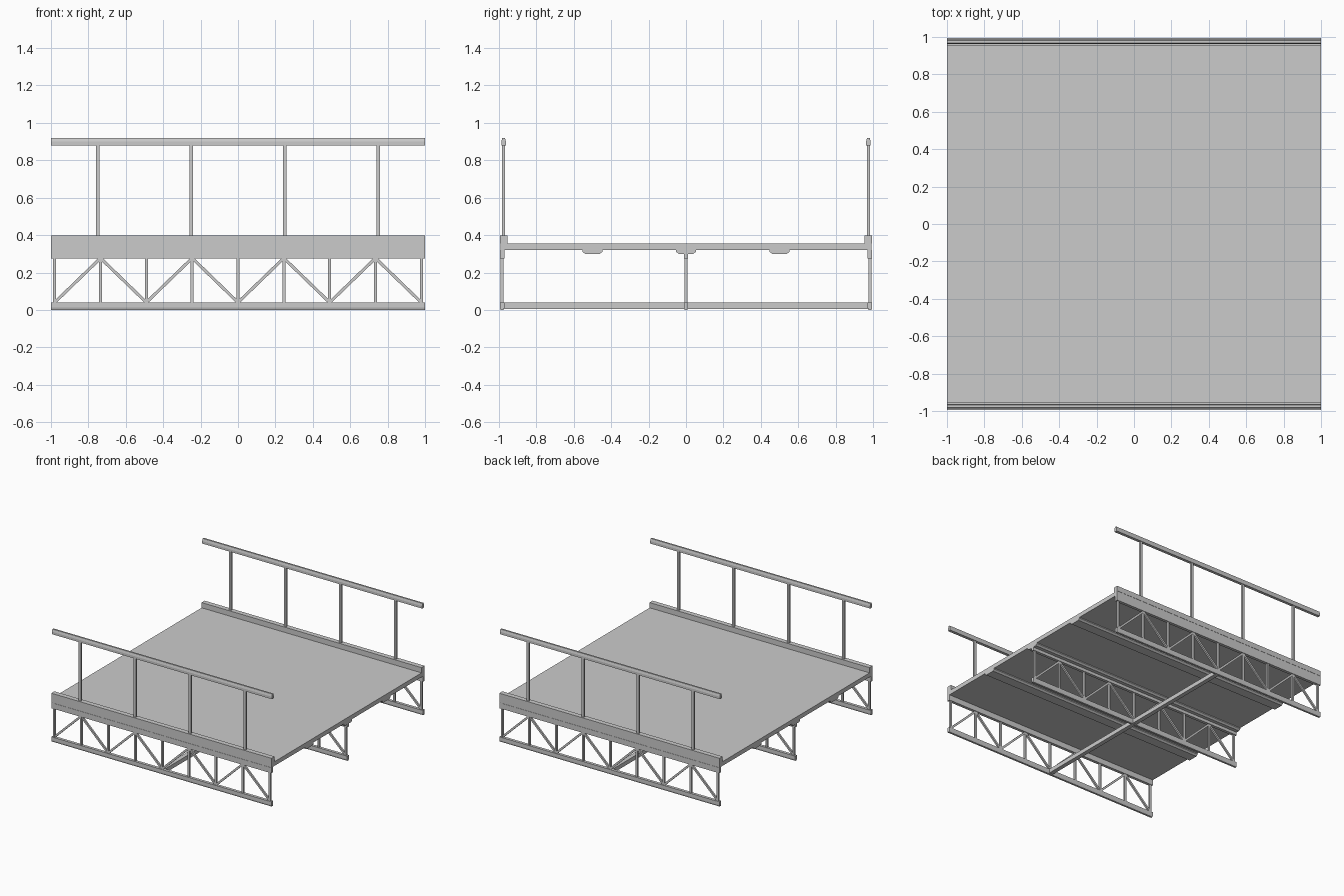
import bpy
from mathutils import Vector

cube = bpy.data.objects.get("Cube")
if cube:
    bpy.data.objects.remove(cube, do_unlink=True)

GREY = (0.6, 0.6, 0.6)
steel = bpy.data.materials.new("light grey steel")
steel.use_nodes = True
steel.diffuse_color = (*GREY, 1)
steel.node_tree.nodes["Principled BSDF"].inputs["Base Color"].default_value = (*GREY, 1)


def add_object(name, verts, faces):
    mesh = bpy.data.meshes.new(name)
    mesh.from_pydata(verts, [], faces)
    mesh.materials.append(steel)
    obj = bpy.data.objects.new(name, mesh)
    bpy.context.collection.objects.link(obj)
    return obj


def prism(name, profile, start, end, side, up):
    """Sweep a closed (side, up) profile straight from start to end."""
    n = len(profile)
    start, end = Vector(start), Vector(end)
    verts = [p + side * a + up * b for p in (start, end) for a, b in profile]
    faces = [(i, (i + 1) % n, (i + 1) % n + n, i + n) for i in range(n)]
    faces += [tuple(reversed(range(n))), tuple(range(n, 2 * n))]
    return add_object(name, verts, faces)


def rect(w, h):
    return [(-w / 2, -h / 2), (w / 2, -h / 2), (w / 2, h / 2), (-w / 2, h / 2)]


Y, Z = Vector((0, 1, 0)), Vector((0, 0, 1))


def along_x(name, y, profile):
    return prism(name, profile, (-1, y, 0), (1, y, 0), Y, Z)


def band(w, z0, z1):
    return [(-w / 2, z0), (w / 2, z0), (w / 2, z1), (-w / 2, z1)]


def bar(name, start, end, thick, depth):
    """Straight rectangular bar lying in a plane of constant y."""
    d = (Vector(end) - Vector(start)).normalized()
    return prism(name, rect(depth, thick), start, end, Y, d.cross(Y))


# Deck and its stiffening ribs
along_x("deck", 0, band(1.986, 0.32, 0.355))
for label, y in (("right", -0.5), ("middle", 0), ("left", 0.5)):
    along_x(f"deck_rib_{label}", y,
            [(-0.04, 0.3), (0.04, 0.3), (0.054, 0.312), (0.054, 0.32),
             (-0.054, 0.32), (-0.054, 0.312)])

# Trusses: chords, uprights and zigzag diagonals
BOTTOM, TOP = 0.04, 0.277
stations = [-0.98 + 0.245 * i for i in range(9)]
for label, y in (("right", -0.983), ("middle", 0), ("left", 0.983)):
    along_x(f"top_chord_{label}", y, band(0.024, 0.275, 0.32))
    along_x(f"bottom_chord_{label}", y,
            [(-0.008, 0), (0.008, 0), (0.012, 0.012), (0.012, 0.04),
             (-0.012, 0.04), (-0.012, 0.012)])
    for i, x in enumerate(stations):
        bar(f"truss_upright_{label}", (x, y, BOTTOM - 0.005), (x, y, TOP), 0.016, 0.016)
        if i < 8:
            z0, z1 = (BOTTOM, TOP) if i % 2 == 0 else (TOP, BOTTOM)
            bar(f"truss_diagonal_{label}", (x, y, z0), (stations[i + 1], y, z1),
                0.016, 0.014)

# Cross beam tying the three trusses together
prism("cross_beam", rect(0.035, 0.034), (0, -0.983, 0.022), (0, 0.983, 0.022),
      Vector((1, 0, 0)), Z)

# Kerbs and railings
for label, s in (("right", -1), ("left", 1)):
    along_x(f"kerb_{label}", s * 0.975, band(0.04, 0.355, 0.398))
    along_x(f"handrail_{label}", s * 0.975,
            [(-0.012, 0.88), (0.012, 0.88), (0.012, 0.9), (0.007, 0.92),
             (-0.007, 0.92), (-0.012, 0.9)])
    for x in (-0.75, -0.25, 0.25, 0.75):
        bar(f"railing_post_{label}", (x, s * 0.975, 0.395), (x, s * 0.975, 0.885),
            0.02, 0.017)

# Consistent outward normals
import bmesh
for obj in bpy.context.collection.objects:
    if obj.type == 'MESH':
        bm = bmesh.new()
        bm.from_mesh(obj.data)
        bmesh.ops.recalc_face_normals(bm, faces=bm.faces)
        bm.to_mesh(obj.data)
        bm.free()
